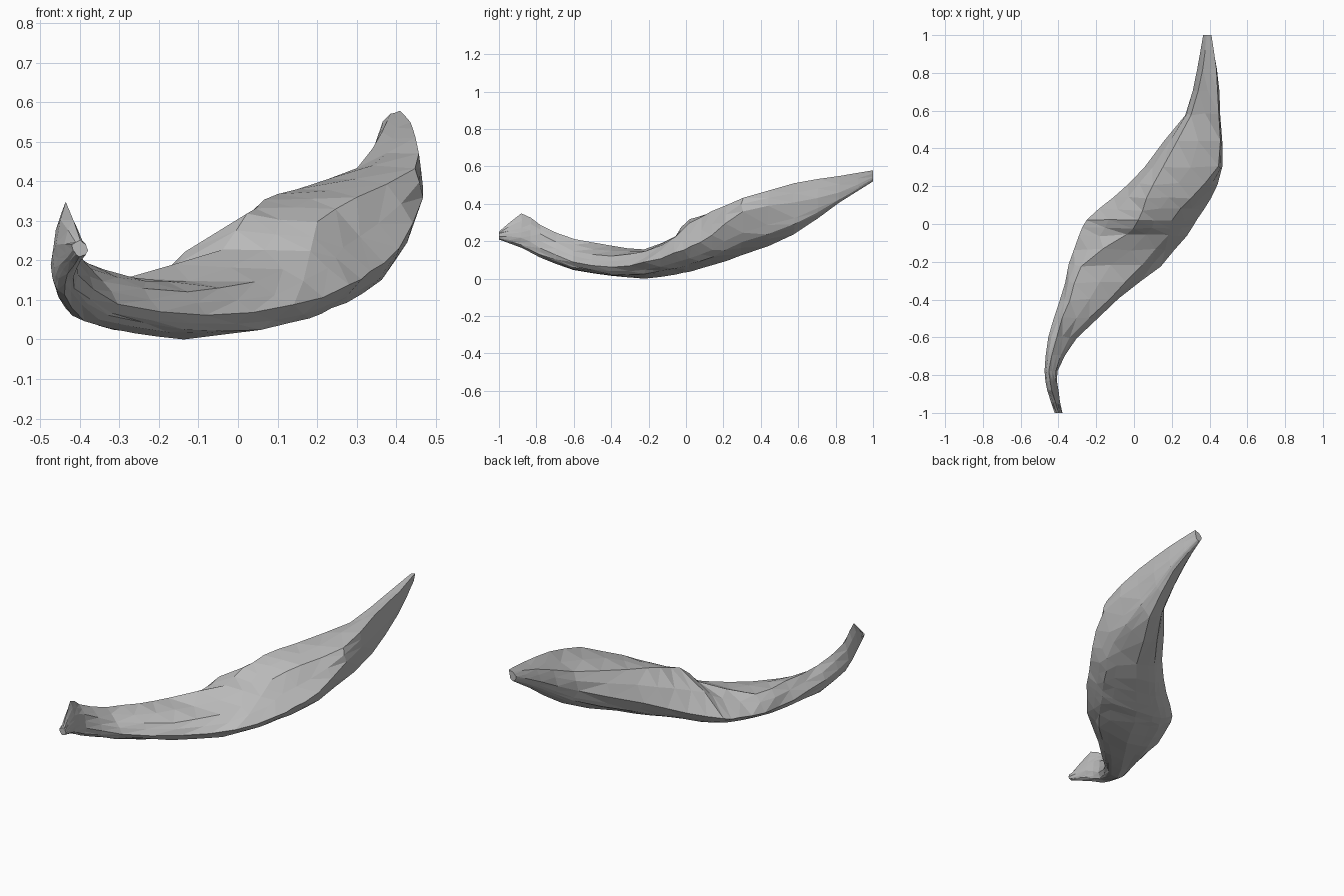
import bpy, bmesh, random
from mathutils import Vector

if "Cube" in bpy.data.objects:
    bpy.data.objects.remove(bpy.data.objects["Cube"])
random.seed(4)

# Stations along y: left edge, keel, right edge, front rim, ridge as (x, z) pairs
STATIONS = [
    (-1.00, -.42, .24, -.40, .21, -.38, .225, -.385, .24, -.40, .25),
    (-.88, -.46, .24, -.43, .165, -.40, .22, -.41, .27, -.435, .35),
    (-.78, -.475, .19, -.44, .113, -.405, .165, -.415, .24, -.45, .285),
    (-.60, -.455, .14, -.39, .045, -.305, .09, -.34, .15, -.41, .208),
    (-.40, -.39, .085, -.26, .012, -.08, .06, -.13, .12, -.34, .175),
    (-.22, -.345, .07, -.14, .002, .14, .085, .04, .145, -.28, .157),
    (-.06, -.29, .085, -.05, .024, .28, .135, .18, .22, -.04, .23),
    (.02, -.25, .10, 0, .04, .335, .17, .20, .295, .02, .315),
    (.14, -.105, .14, .10, .073, .41, .23, .30, .36, .065, .35),
    (.30, .05, .215, .23, .125, .467, .36, .445, .43, .15, .38),
    (.58, .27, .335, .375, .24, .46, .405, .45, .51, .30, .435),
    (.82, .335, .46, .41, .405, .44, .46, .435, .55, .365, .525),
    (1.00, .365, .55, .385, .52, .405, .545, .41, .58, .385, .57),
]


def spline(a, b, c, d, t):
    # Softened curve through b and c
    m0, m1 = (c - a) * .35, (d - b) * .35
    return ((2*t**3 - 3*t**2 + 1) * b + (t**3 - 2*t**2 + t) * m0
            + (3*t**2 - 2*t**3) * c + (t**3 - t**2) * m1)


def section(s):
    # Rounded underside, flatter top faces
    y = s[0]
    l, k, r, f, t = [Vector((s[i], y, s[i + 1])) for i in range(1, 11, 2)]

    def arc(a, b, corner, u, bulge=1.65):
        mid = a.lerp(b, u)
        return mid + (corner - mid) * (u * (1 - u) * bulge)
    lc = Vector((l.x, y, k.z))
    rc = Vector((r.x, y, k.z))
    tc = Vector((l.x, y, t.z))
    pts = [l] + [arc(l, k, lc, u, 1.4) for u in (.25, .5, .75)] + [k]
    pts += [arc(k, r, rc, u) for u in (.25, .5, .75)]
    return pts + [r, r.lerp(f, .5), f, f.lerp(t, .5), t, arc(t, l, tc, .5, .5)]


# Driftwood body: lofted sections with uneven facets
rings = []
for i in range(len(STATIONS) - 1):
    quad = [STATIONS[max(0, min(len(STATIONS) - 1, i + j))] for j in (-1, 0, 1, 2)]
    for t in (0, .5):
        rings.append(section([spline(*v, t) for v in zip(*quad)]))
rings.append(section(STATIONS[-1]))

bm = bmesh.new()
loops = []
for n, ring in enumerate(rings):
    rough = .0035 if 5 < n < len(rings) - 4 else .0015
    inner = 0 < n < len(rings) - 1
    loops.append([bm.verts.new((p.x + random.uniform(-rough, rough),
                                p.y + random.uniform(-2, 2) * rough * inner,
                                max(0, p.z + random.uniform(-rough, rough)))) for p in ring])
for a, b in zip(loops, loops[1:]):
    for j in range(len(a)):
        k = (j + 1) % len(a)
        bm.faces.new((a[j], b[j], b[k], a[k]))
bm.faces.new(loops[0])
bm.faces.new(loops[-1][::-1])
bmesh.ops.triangulate(bm, faces=bm.faces[:], quad_method='SHORT_EDGE')
bmesh.ops.recalc_face_normals(bm, faces=bm.faces[:])

mesh = bpy.data.meshes.new("driftwood_body")
bm.to_mesh(mesh)
bm.free()
body = bpy.data.objects.new("driftwood_body", mesh)
bpy.context.collection.objects.link(body)

grey = bpy.data.materials.new("weathered_grey")
grey.diffuse_color = (.5, .5, .5, 1)
grey.use_nodes = True
grey.node_tree.nodes["Principled BSDF"].inputs["Base Color"].default_value = grey.diffuse_color
mesh.materials.append(grey)
